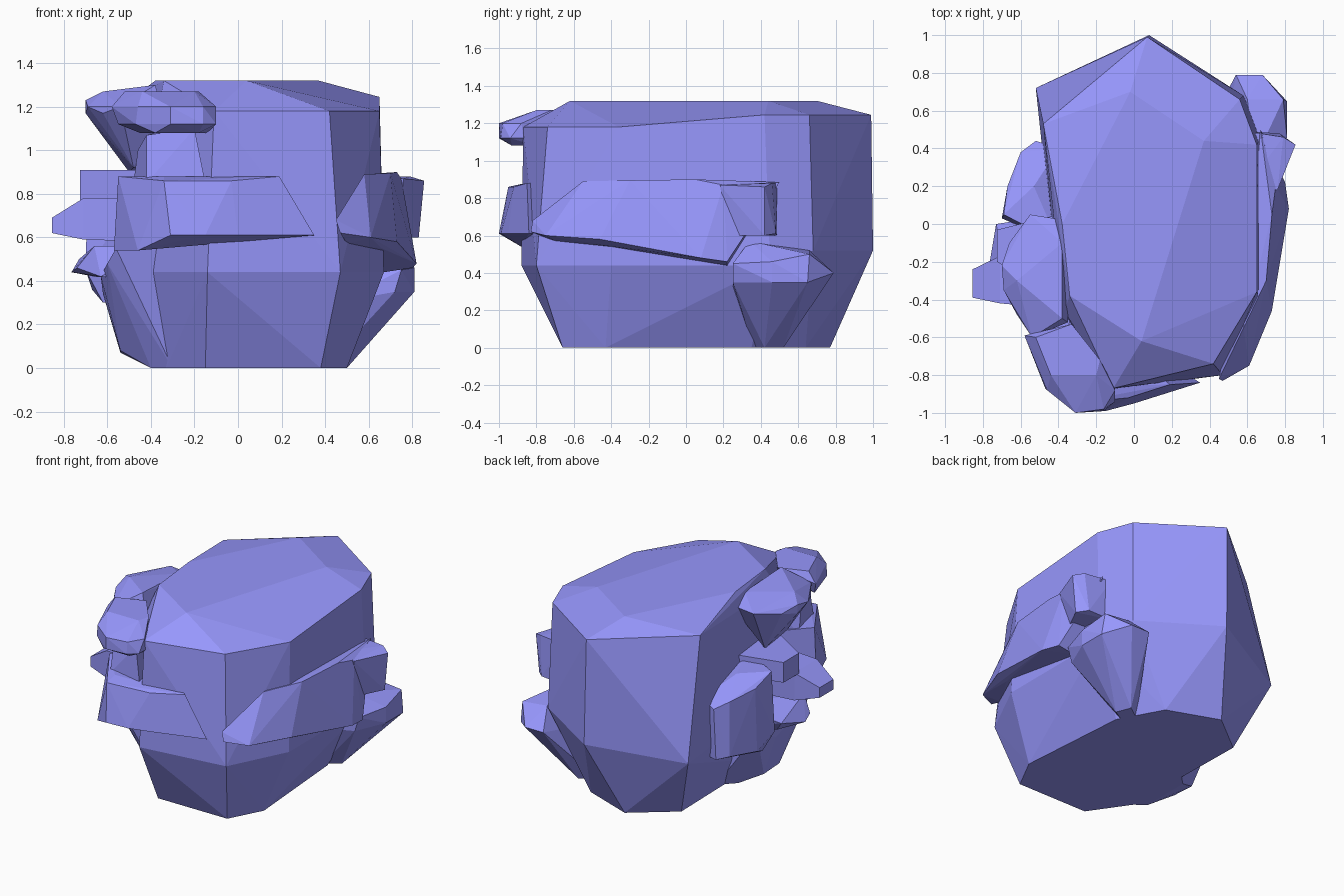
import bpy, bmesh

# Violet-blue stone
mat = bpy.data.materials.new("violet_stone")
mat.diffuse_color = (0.31, 0.31, 0.98, 1.0)


def hull(name, points):
    """Faceted convex stone from a few corner points."""
    bm = bmesh.new()
    for p in points:
        bm.verts.new(p)
    bmesh.ops.convex_hull(bm, input=bm.verts[:])
    loose = [v for v in bm.verts if not v.link_faces]
    bmesh.ops.delete(bm, geom=loose, context='VERTS')
    bmesh.ops.dissolve_limit(bm, angle_limit=0.02, verts=bm.verts[:], edges=bm.edges[:])
    bmesh.ops.recalc_face_normals(bm, faces=bm.faces[:])
    me = bpy.data.meshes.new(name)
    bm.to_mesh(me)
    bm.free()
    me.materials.append(mat)
    ob = bpy.data.objects.new(name, me)
    bpy.context.collection.objects.link(ob)
    return ob


def ring(z, *xy):
    return [(x, y, z) for x, y in xy]


# Main boulder: base, belly, shoulder and flat top
hull("main_boulder",
     ring(0, (-.15, -.66), (.38, -.66), (.5, -.43), (.44, .35), (.28, .64),
          (-.07, .77), (-.35, .55), (-.33, -.4))
     + ring(.44, (-.14, -.88), (.47, -.8), (.67, -.4), (.67, .45), (-.52, .72), (-.39, -.5))
     + ring(.52, (.08, 1), (.58, .68))
     + ring(1.18, (-.11, -.87), (.42, -.74), (.65, -.36), (-.37, -.46))
     + ring(1.245, (.65, .42), (.56, .66), (.07, .99), (-.48, .53))
     + ring(1.32, (.37, .44), (-.02, .7), (-.38, 0), (-.34, -.38), (.04, -.62)))

# Ledge across the front
hull("front_ledge",
     ring(.88, (-.55, -.62), (-.34, -.86), (.19, -.85), (-.35, -.4))
     + ring(.86, (-.34, -.95), (-.03, -.92))
     + ring(.61, (-.31, -1), (-.15, -.99), (0, -.95), (.35, -.84), (-.35, -.4))
     + ring(.54, (-.57, -.61), (-.46, -.88)))

# Ledge along the right side
hull("right_ledge",
     [(.45, -.82, .68), (.47, -.83, .62), (.61, -.75, .6), (.73, -.46, .58),
      (.82, .08, .48), (.8, .22, .46), (.58, -.55, .89), (.7, -.3, .895), (.73, .05, .9),
      (.75, .2, .87), (.67, .5, .885), (.67, .22, .44), (.66, -.46, .55), (.5, -.7, .57)])

# Small block on the right
hull("right_block",
     [(.855, .42, .86), (.83, .42, .6), (.76, .18, .87), (.74, .24, .6),
      (.79, .46, .88), (.77, .48, .61), (.6, .49, .88), (.6, .49, .6),
      (.6, .2, .88), (.6, .25, .6)])

# Tapered stone low on the right
hull("right_foot_stone",
     [(.5, .42, 0), (.46, .52, 0), (.4, .36, 0), (.36, .45, 0),
      (.72, .25, .35), (.81, .46, .35), (.81, .65, .35),
      (.75, .25, .45), (.81, .46, .46), (.79, .66, .5), (.64, .34, .57),
      (.6, .66, .52), (.68, .79, .4), (.54, .79, .4), (.45, .25, .3), (.5, .6, .3)])

# Overhanging stones at the upper front left
hull("upper_front_stone",
     ring(1.08, (-.38, -.93), (-.18, -.93), (-.14, -.8), (-.45, -.75))
     + ring(1.12, (-.31, -1), (-.16, -.99), (-.1, -.94), (-.1, -.87), (-.47, -.87), (-.55, -.62))
     + ring(1.2, (-.58, -.59), (-.46, -.88), (-.31, -1), (-.16, -.98), (-.1, -.88))
     + ring(1.27, (-.44, -.8), (-.2, -.8), (-.52, -.6), (-.18, -.72), (-.33, -.53)))
hull("upper_left_stone",
     [(-.7, -.22, 1.17), (-.7, -.22, 1.23), (-.69, -.35, 1.2), (-.62, -.48, 1.17),
      (-.54, -.6, 1.2), (-.35, -.52, 1.2), (-.62, -.3, 1.27), (-.38, -.5, 1.3),
      (-.38, -.1, 1.28), (-.55, .05, 1.23), (-.36, .02, 1.23), (-.66, -.1, 1.2),
      (-.5, -.15, .9), (-.48, -.42, .92), (-.35, -.3, .95)])

# Filler chunk behind the front ledge
hull("front_left_chunk",
     [(-.46, -.6, 1), (-.42, -.75, 1.07), (-.2, -.83, 1.1), (-.48, -.55, .85),
      (-.42, -.8, .85), (-.15, -.86, .85), (-.3, -.4, 1.1), (-.3, -.4, .85)])

# Prongs and shelf on the left side
hull("left_prong",
     [(-.855, y, z) for y in (-.24, -.39) for z in (.62, .69)]
     + [(-.71, y, z) for y in (-.17, -.42) for z in (.59, .78)]
     + [(-.4, y, z) for y in (-.15, -.45) for z in (.58, .78)])
hull("left_shelf",
     [(-.725, y, z) for y in (-.2, -.03) for z in (.77, .91)]
     + [(-.4, y, z) for y in (-.4, .05) for z in (.77, .91)])
hull("left_lower_prong",
     [(-.765, -.21, .44), (-.74, -.3, .46), (-.73, 0, .5), (-.66, -.35, .56),
      (-.63, -.4, .42), (-.66, -.05, .42), (-.4, -.45, .56), (-.4, .05, .56),
      (-.4, -.4, .4), (-.4, 0, .4)])
# Upright slab on the left side
hull("left_slab",
     [(-.52, .44, .71), (-.53, .43, .36), (-.6, .38, .76), (-.6, .38, .38),
      (-.67, .2, .8), (-.67, .18, .36), (-.69, .05, .87), (-.7, .03, .45),
      (-.62, .05, .3), (-.53, .2, .87), (-.4, -.1, .88), (-.36, 0, .3), (-.4, .4, .36),
      (-.4, .4, .74)])

# Foot stone low on the left
hull("left_foot_stone",
     [(-.54, -.08, .07), (-.54, -.25, .08), (-.4, .0, 0), (-.4, -.35, .0), (-.3, .1, 0),
      (-.3, -.42, 0), (-.62, -.1, .34), (-.63, -.3, .42), (-.6, .08, .42),
      (-.6, -.5, .48), (-.56, -.55, .55), (-.35, .1, .55), (-.3, -.5, .55)])
